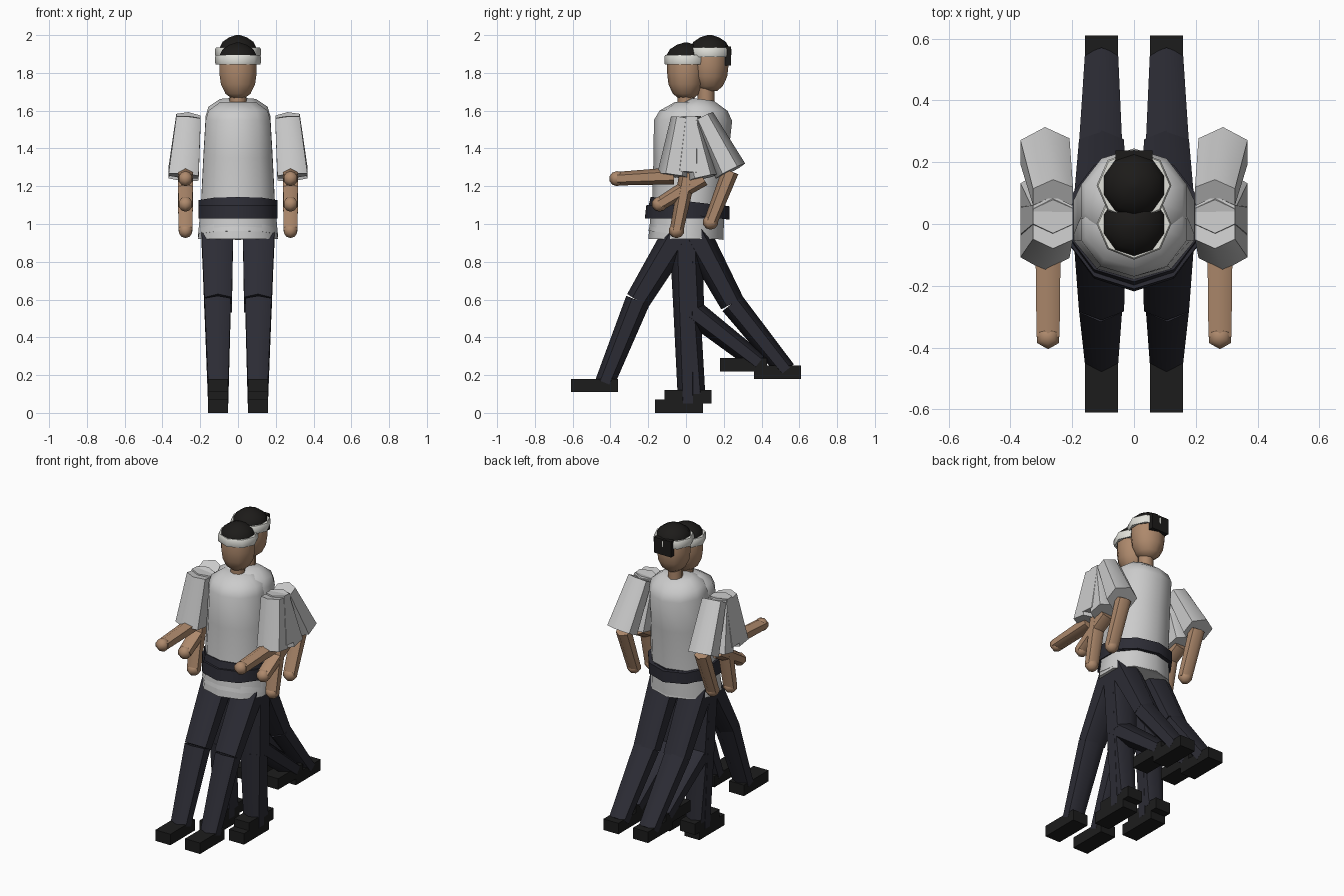
import bpy, bmesh, math
from mathutils import Vector, Matrix

if "Cube" in bpy.data.objects:
    bpy.data.objects.remove(bpy.data.objects["Cube"])


def material(name, rgb):
    m = bpy.data.materials.new(name)
    m.diffuse_color = (*rgb, 1)
    m.use_nodes = True
    m.node_tree.nodes["Principled BSDF"].inputs["Base Color"].default_value = m.diffuse_color
    return m


SKIN = material("skin", (0.42, 0.25, 0.15))
CLOTH = material("dark_cloth", (0.025, 0.025, 0.035))
SHOE = material("shoe_black", (0.012, 0.012, 0.012))
HAIR = material("hair_black", (0.012, 0.011, 0.010))
WHITE = material("band_white", (0.75, 0.75, 0.70))


def finish(name, bm, mat=None, angle=45, matrix=None):
    if matrix is not None:
        bmesh.ops.transform(bm, matrix=matrix, verts=bm.verts)
    bmesh.ops.recalc_face_normals(bm, faces=bm.faces)
    me = bpy.data.meshes.new(name)
    bm.to_mesh(me)
    bm.free()
    ob = bpy.data.objects.new(name, me)
    bpy.context.collection.objects.link(ob)
    if mat:
        me.materials.append(mat)
    bpy.ops.object.select_all(action='DESELECT')
    bpy.context.view_layer.objects.active = ob
    ob.select_set(True)
    bpy.ops.object.shade_smooth_by_angle(angle=math.radians(angle))
    return ob


def loft(name, rings, n, mat=None, angle=45, matrix=None):
    """Skin rings given as (centre, direction, x radius, depth radius)."""
    bm = bmesh.new()
    loops = []
    for c, d, rx, ry in rings:
        d = Vector(d).normalized()
        v = d.cross(Vector((1, 0, 0))).normalized()
        u = v.cross(d)
        loops.append([bm.verts.new(Vector(c) + u * rx * math.sin(2 * math.pi * i / n)
                                   + v * ry * math.cos(2 * math.pi * i / n)) for i in range(n)])
    for a, b in zip(loops, loops[1:]):
        for i in range(n):
            j = (i + 1) % n
            bm.faces.new((a[i], a[j], b[j], b[i]))
    bm.faces.new(loops[0])
    bm.faces.new(loops[-1])
    return finish(name, bm, mat, angle, matrix)


def limb(name, p, q, r0, r1, mat=None, n=6, angle=62):
    d = Vector(q) - Vector(p)
    loft(name, [(p, d, *r0), (q, d, *r1)], n, mat, angle)


def stack(name, profile, n, mat=None, angle=45, matrix=None):
    """Upright loft from (z, x radius, y radius)."""
    loft(name, [((0, 0, z), (0, 0, 1), rx, ry) for z, rx, ry in profile], n, mat, angle, matrix)


def box(name, x, y, z, mat):
    bm = bmesh.new()
    bmesh.ops.create_cube(bm, size=1)
    m = Matrix.Translation(((x[0] + x[1]) / 2, (y[0] + y[1]) / 2, (z[0] + z[1]) / 2)) \
        @ Matrix.Diagonal((x[1] - x[0], y[1] - y[0], z[1] - z[0], 1))
    finish(name, bm, mat, 30, m)


def ball(name, c, r, mat, u=10, v=7):
    bm = bmesh.new()
    bmesh.ops.create_uvsphere(bm, u_segments=u, v_segments=v, radius=1)
    finish(name, bm, mat, 50, Matrix.Translation(c) @ Matrix.Diagonal((*r, 1)))


# Two body positions: upright, and leaning back
pivot = Matrix.Translation((0, 0, 0.92))
lean = Matrix.Translation((0, 0, 0.02)) @ pivot @ Matrix.Rotation(-0.12, 4, 'X') @ pivot.inverted()
bodies = [("upright", Matrix.Identity(4), 0, 0), ("leaning", lean, 0.125, 0.04)]
for pose, m, hy, hz in bodies:
    stack("tunic_" + pose, [(0.92, 0.222, 0.2), (1.02, 0.212, 0.19), (1.1, 0.205, 0.18),
                            (1.35, 0.192, 0.172), (1.55, 0.18, 0.17), (1.6, 0.165, 0.14),
                            (1.645, 0.10, 0.06)], 10, None, 45, m)
    stack("belt_" + pose, [(1.03, 0.22, 0.218), (1.10, 0.22, 0.21)], 10, CLOTH, 45, m)

    # Head, neck, hair and headband
    mh = Matrix.Translation((0, hy, hz))
    stack("neck_" + pose, [(1.56, 0.045, 0.045), (1.74, 0.045, 0.045)], 8, SKIN, 50,
          Matrix.Translation((0, hy * 0.85, 0)))
    stack("head_" + pose, [(1.665, 0.035, 0.04), (1.69, 0.07, 0.07), (1.74, 0.095, 0.093),
                           (1.80, 0.104, 0.10), (1.87, 0.102, 0.10), (1.91, 0.09, 0.09)],
          10, SKIN, 50, mh)
    stack("hair_" + pose, [(1.845, 0.104, 0.108), (1.89, 0.104, 0.106), (1.925, 0.085, 0.085),
                           (1.948, 0.05, 0.05), (1.96, 0.012, 0.012)], 10, HAIR, 50, mh)
    stack("headband_" + pose, [(1.815 + 0.03, 0.118, 0.112), (1.855, 0.121, 0.115),
                               (1.885, 0.121, 0.115), (1.895, 0.116, 0.11)], 8, WHITE, 50, mh)
    box("hair_knot_" + pose, (-0.06, 0.06), (hy + 0.06, hy + 0.113), (hz + 1.80, hz + 1.9), HAIR)

# Leg poses: hip, knee, ankle as (y, z), then heel-to-toe span and sole height
legs = [("forward", (-0.02, 0.98), (-0.255, 0.595), (-0.43, 0.16), (-0.61, -0.36), 0.11),
        ("back", (0.04, 0.96), (0.245, 0.58), (0.53, 0.225), (0.36, 0.61), 0.18),
        ("standing", (-0.005, 0.98), (0.0, 0.53), (0.01, 0.05), (-0.165, 0.09), 0.0),
        ("stepping", (0.01, 0.98), (0.01, 0.55), (0.05, 0.10), (-0.115, 0.135), 0.05),
        ("bent", (0.0, 0.98), (0.03, 0.54), (0.385, 0.265), (0.18, 0.43), 0.22)]

# Arm poses: shoulder, elbow, hand as (y, z)
arms = [("reaching", (-0.02, 1.545), (-0.065, 1.255), (-0.365, 1.24)),
        ("half_raised", (0.02, 1.545), (0.09, 1.245), (-0.14, 1.105)),
        ("hanging", (0.03, 1.55), (0.01, 1.27), (-0.05, 0.965)),
        ("swung_back", (0.09, 1.55), (0.235, 1.28), (0.13, 1.01))]

for side, s in (("left", -1), ("right", 1)):
    for pose, hip, knee, ankle, span, sole in legs:
        tag = pose + "_" + side
        limb("thigh_" + tag, (0.11 * s, *hip), (0.105 * s, *knee), (0.098, 0.085), (0.084, 0.066), CLOTH)
        limb("shin_" + tag, (0.108 * s, *knee), (0.105 * s, *ankle), (0.08, 0.066), (0.062, 0.052), CLOTH)
        box("shoe_" + tag, sorted((0.052 * s, 0.158 * s)), span, (sole, sole + 0.07), SHOE)
    for pose, sh, el, hand in arms:
        tag = pose + "_" + side
        limb("sleeve_" + tag, (0.262 * s, sh[0], sh[1] + 0.015), (0.288 * s, *el),
             (0.075, 0.06), (0.092, 0.088))
        limb("forearm_" + tag, (0.278 * s, *el), (0.278 * s, *hand), (0.047, 0.045), (0.043, 0.036), SKIN)
        ball("hand_" + tag, (0.278 * s, *hand), (0.043, 0.042, 0.04), SKIN, 6, 5)
